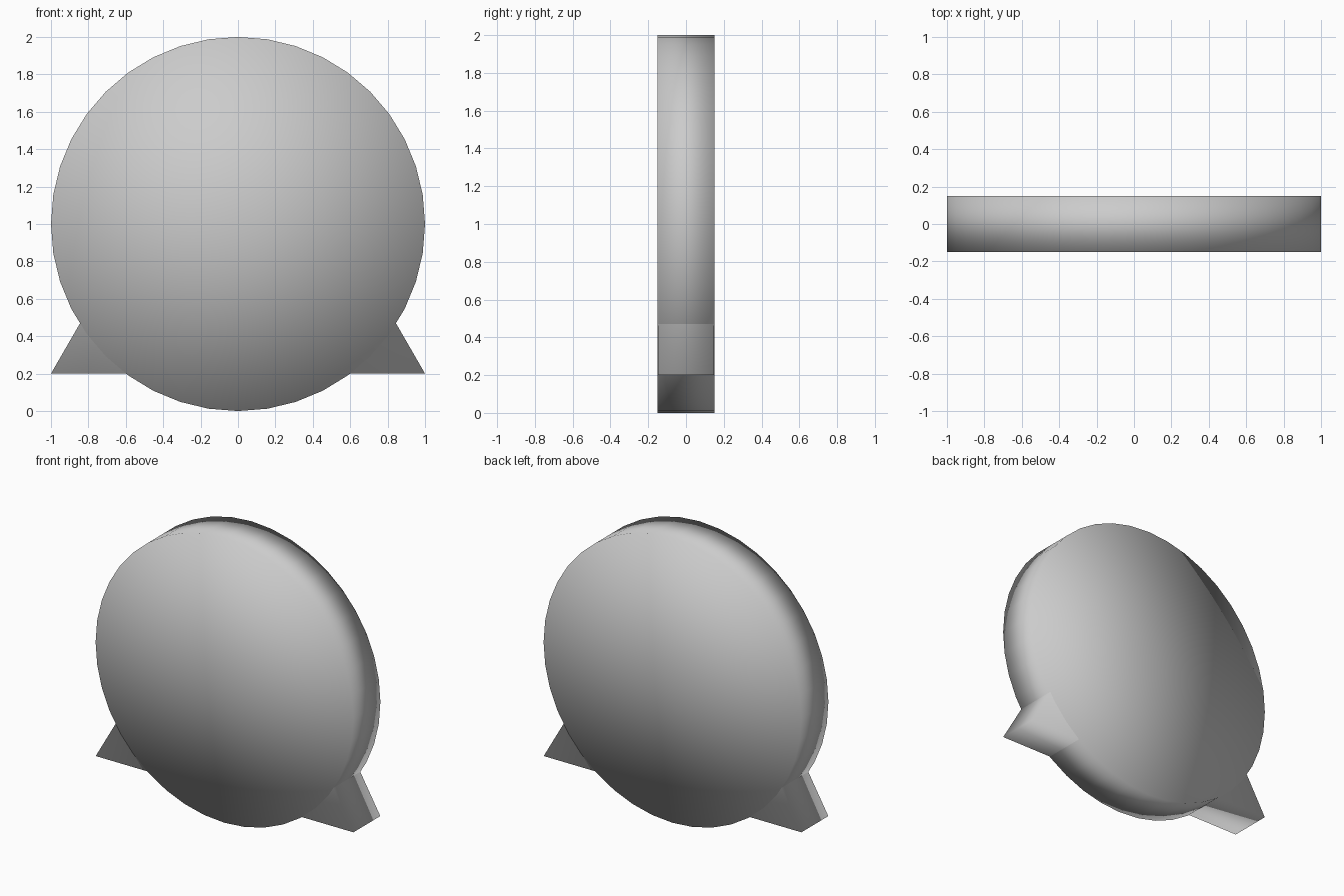
import bpy, bmesh
from math import pi, sqrt
from mathutils import Matrix

if "Cube" in bpy.data.objects:
    bpy.data.objects.remove(bpy.data.objects["Cube"])


def smooth_object(name, bm):
    bmesh.ops.recalc_face_normals(bm, faces=bm.faces)
    for f in bm.faces:
        f.smooth = True
    mesh = bpy.data.meshes.new(name)
    bm.to_mesh(mesh)
    bm.free()
    obj = bpy.data.objects.new(name, mesh)
    bpy.context.collection.objects.link(obj)
    return obj


# Round upright disc
bm = bmesh.new()
bmesh.ops.create_cone(bm, cap_ends=True, cap_tris=True, segments=40,
                      radius1=1, radius2=1, depth=0.3)
bmesh.ops.rotate(bm, verts=bm.verts, matrix=Matrix.Rotation(pi / 2, 3, 'X'))
disc = smooth_object("round_disc", bm)
disc.location.z = 1

# Equilateral wedge through the disc; its lower corners form the feet.
# Slightly thinner than the disc so the flat faces do not overlap.
half_depth = 0.149
bm = bmesh.new()
profile = [(-1, 0.2), (1, 0.2), (0, 0.2 + sqrt(3))]
face = bm.faces.new([bm.verts.new((x, -half_depth, z)) for x, z in profile])
ext = bmesh.ops.extrude_face_region(bm, geom=[face], use_keep_orig=True)
back = [g for g in ext["geom"] if isinstance(g, bmesh.types.BMVert)]
bmesh.ops.translate(bm, verts=back, vec=(0, 2 * half_depth, 0))
smooth_object("triangular_feet", bm)
